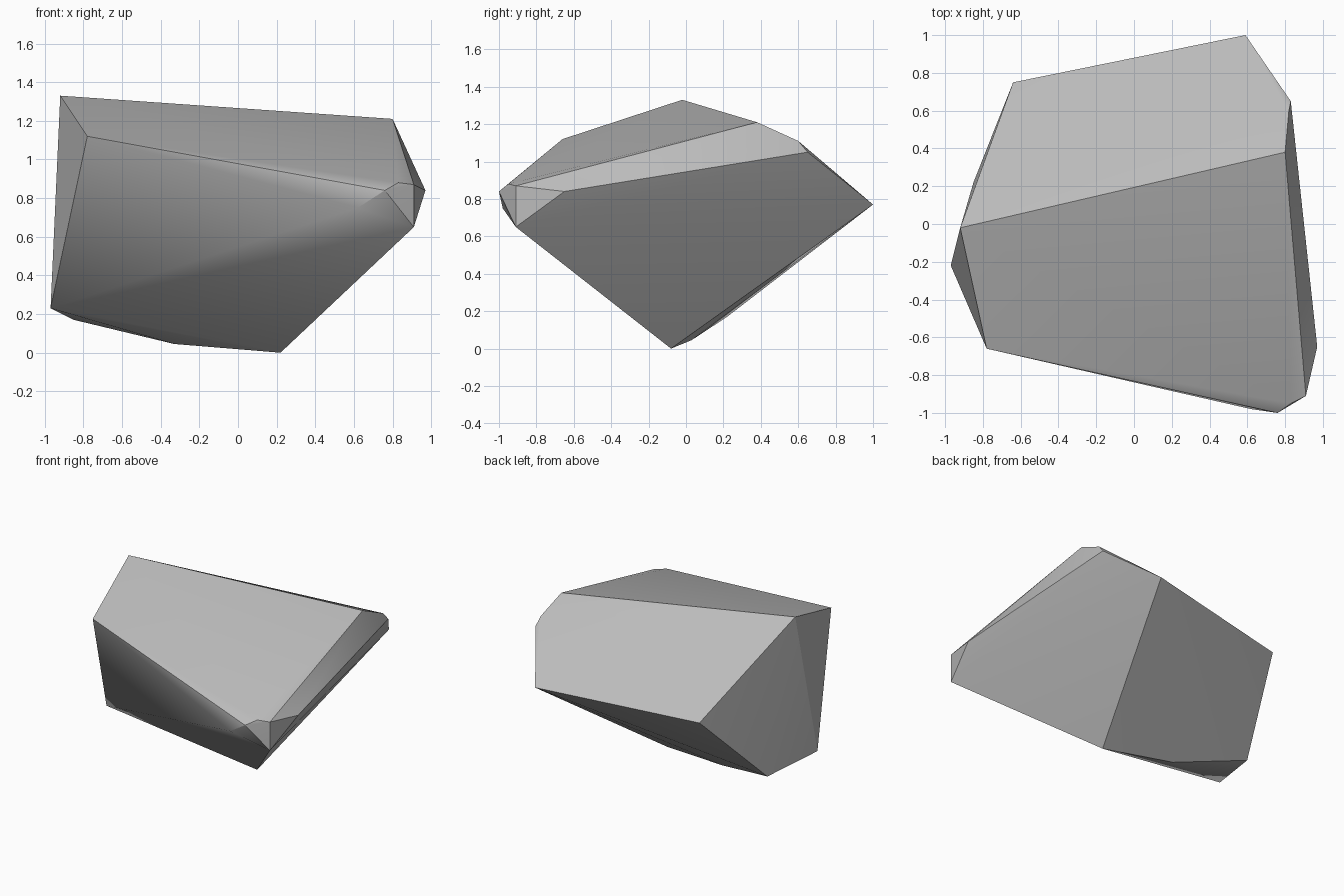
import bpy
import bmesh

cube = bpy.data.objects.get("Cube")
if cube:
    bpy.data.objects.remove(cube, do_unlink=True)

# Stone colour
stone = bpy.data.materials.new("grey_stone")
stone.use_nodes = True
colour = (0.5, 0.5, 0.5, 1)
stone.diffuse_color = colour
bsdf = stone.node_tree.nodes["Principled BSDF"]
bsdf.inputs["Base Color"].default_value = colour
bsdf.inputs["Roughness"].default_value = 0.9

# Corners of the rock, grouped by region
ridge = [(-0.92, -0.02, 1.33), (0.80, 0.38, 1.21)]
front_left_end = [(-0.78, -0.66, 1.12), (-0.97, -0.22, 0.23)]
underside = [(-0.85, 0.22, 0.17), (-0.33, 0.03, 0.045), (0.22, -0.08, 0)]
front_nose = [(0.91, -0.91, 0.65), (0.97, -0.65, 0.84), (0.76, -1.0, 0.84),
              (0.62, -0.98, 0.75), (0.91, -0.91, 0.87), (0.83, -0.95, 0.88)]
back = [(0.59, 1.0, 0.77), (-0.64, 0.75, 0.73),
        (0.83, 0.65, 1.05), (0.82, 0.60, 1.11)]

# Chipped boulder: the convex skin around the corners
bm = bmesh.new()
for corner in ridge + front_left_end + underside + front_nose + back:
    bm.verts.new(corner)
hull = bmesh.ops.convex_hull(bm, input=bm.verts[:])
bmesh.ops.delete(bm, geom=[v for v in bm.verts if not v.link_faces],
                 context='VERTS')
bmesh.ops.recalc_face_normals(bm, faces=bm.faces[:])
mesh = bpy.data.meshes.new("rock")
bm.to_mesh(mesh)
bm.free()
mesh.materials.append(stone)

rock = bpy.data.objects.new("rock", mesh)
bpy.context.collection.objects.link(rock)
bpy.context.view_layer.objects.active = rock
rock.select_set(True)
bpy.ops.object.shade_smooth_by_angle(angle=0.5)
